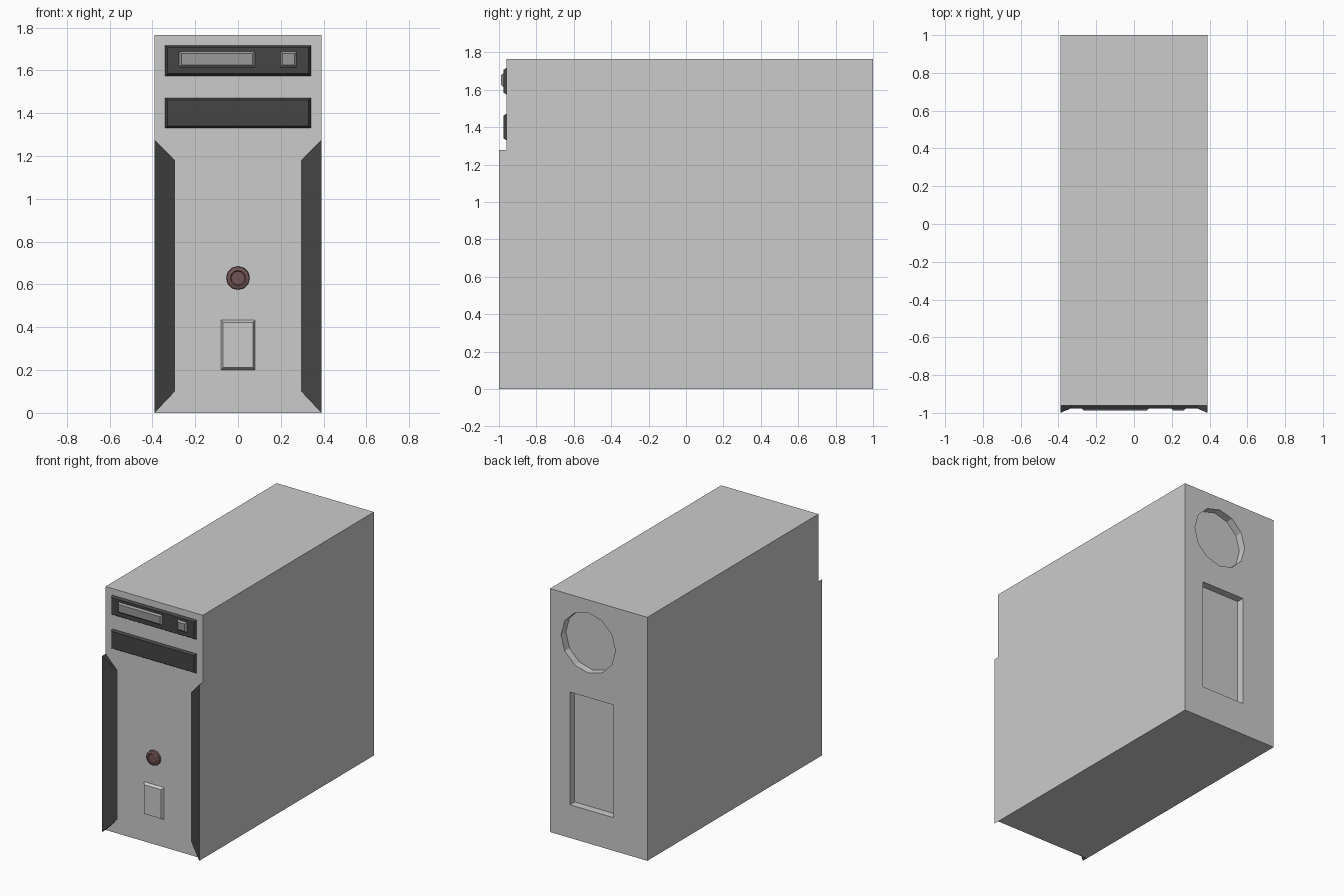
import bpy, bmesh, math
from mathutils import Matrix

if "Cube" in bpy.data.objects:
    bpy.data.objects.remove(bpy.data.objects["Cube"])

FRONT = -0.96   # plane of the front panel
BACK = 1.0


def material(name, rgb):
    m = bpy.data.materials.new(name)
    m.diffuse_color = (*rgb, 1)
    m.use_nodes = True
    m.node_tree.nodes["Principled BSDF"].inputs["Base Color"].default_value = m.diffuse_color
    return m


dark = material("dark_plastic", (0.06, 0.06, 0.06))
mid = material("mid_grey", (0.32, 0.32, 0.32))
red = material("dull_red", (0.17, 0.09, 0.09))


def finish(name, bm, mat=None):
    bmesh.ops.recalc_face_normals(bm, faces=bm.faces)
    me = bpy.data.meshes.new(name)
    bm.to_mesh(me)
    bm.free()
    ob = bpy.data.objects.new(name, me)
    bpy.context.collection.objects.link(ob)
    if mat:
        me.materials.append(mat)
    return ob


def block(name, x, y, z, mat=None, inset=0.0):
    """Box from ranges; the end at y[0] shrinks by inset to give a sloped edge."""
    bm = bmesh.new()
    bmesh.ops.create_cube(bm, size=1)
    for v in bm.verts:
        near = v.co.y < 0
        i = inset if near else 0
        v.co = (x[1] - i if v.co.x > 0 else x[0] + i,
                y[0] if near else y[1],
                z[1] - i if v.co.z > 0 else z[0] + i)
    return finish(name, bm, mat)


def cut(target, cutter):
    cutter.hide_render = True
    mod = target.modifiers.new("cut", 'BOOLEAN')
    mod.operation = 'DIFFERENCE'
    mod.solver = 'EXACT'
    mod.object = cutter
    bpy.context.view_layer.objects.active = target
    bpy.ops.object.modifier_apply(modifier=mod.name)
    bpy.data.objects.remove(cutter)


# Case with a round fan recess and a rectangular port recess in the back
case = block("case", (-0.39, 0.39), (FRONT, BACK), (0, 1.765))
cut(case, block("port_cutter", (-0.12, 0.231), (BACK - 0.055, 1.1), (0.24, 1.057)))
bm = bmesh.new()
bmesh.ops.create_cone(bm, cap_ends=True, segments=12, radius1=0.218, radius2=0.218,
                      depth=0.2, matrix=Matrix.Translation((0.084, BACK + 0.045, 1.453))
                      @ Matrix.Rotation(math.pi / 2, 4, 'X'))
# turn so that vertices lie on the horizontal axis
off = max(bm.verts, key=lambda v: v.co.x).co.z - 1.453
if abs(off) > 0.01:
    bmesh.ops.rotate(bm, verts=bm.verts, cent=(0.084, BACK, 1.453),
                     matrix=Matrix.Rotation(math.radians(15), 3, 'Y'))
cut(case, finish("fan_cutter", bm))

# Wedge-shaped side fins, dark with a grey outer side
for s, side in ((-1, "left"), (1, "right")):
    bm = bmesh.new()
    pts = [(0.39, -1, 0), (0.39, -1, 1.277), (0.39, FRONT, 1.277), (0.39, FRONT, 0),
           (0.295, FRONT, 0.1), (0.295, FRONT, 1.18)]
    v = [bm.verts.new((s * x, y, z)) for x, y, z in pts]
    for f in ((0, 1, 2, 3), (0, 1, 5, 4), (1, 2, 5), (0, 3, 4), (2, 3, 4, 5)):
        bm.faces.new([v[i] for i in f])
    bm.faces.ensure_lookup_table()
    bm.faces[0].material_index = 1
    fin = finish(side + "_front_fin", bm, dark)
    fin.data.materials.append(None)

# Drive bays, with a tray and an eject button on the upper one
for name, z in (("upper_drive_bay", 1.575), ("lower_drive_bay", 1.33)):
    block(name, (-0.34, 0.34), (-0.976, FRONT), (z, z + 0.142), dark, 0.01)
for name, x in (("disc_tray", (-0.277, 0.08)), ("eject_button", (0.197, 0.275))):
    block(name, x, (-0.988, -0.975), (1.613, 1.69), mid, 0.012)

# Raised panel low on the front
block("front_port_panel", (-0.08, 0.08), (-0.98, FRONT), (0.2, 0.433), None, 0.011)

# Power button: stepped disc lofted from a few rings
bm = bmesh.new()
N, rings = 12, []
for r, y in ((0.055, FRONT), (0.053, -0.978), (0.036, -0.984), (0.032, -0.98)):
    rings.append([bm.verts.new((r * math.cos(2 * math.pi * k / N), y,
                                0.63 + r * math.sin(2 * math.pi * k / N)))
                  for k in range(N)])
for a, b in zip(rings, rings[1:]):
    for k in range(N):
        n = (k + 1) % N
        bm.faces.new((a[k], a[n], b[n], b[k]))
bm.faces.new(rings[0])
bm.faces.new(rings[-1])
finish("power_button", bm, red)
